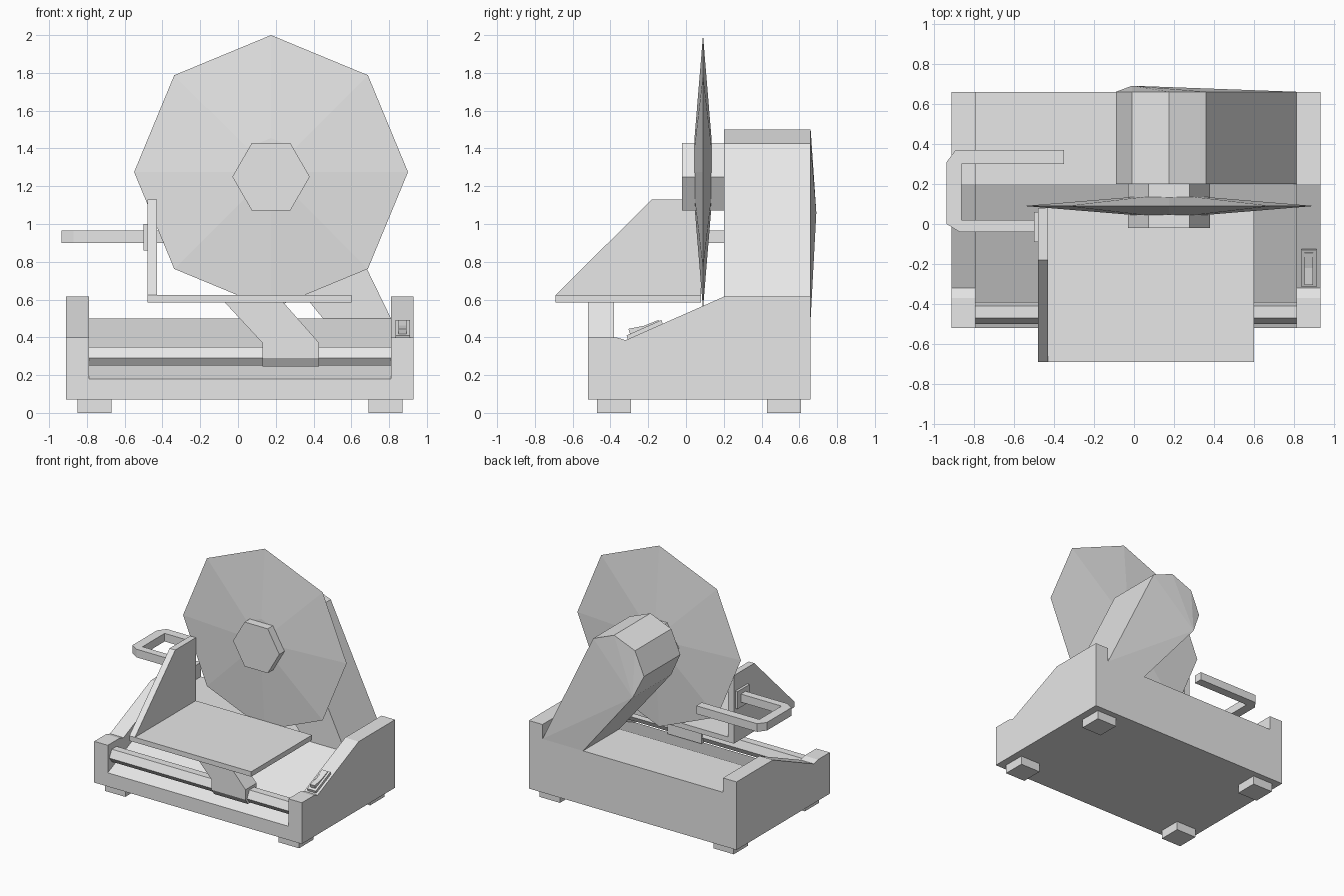
import bpy, bmesh, math
from mathutils import Vector

cube = bpy.data.objects.get("Cube")
if cube:
    bpy.data.objects.remove(cube)

GREY = (0.8, 0.8, 0.8, 1)
metal = bpy.data.materials.new("light_grey_metal")
metal.use_nodes = True
metal.diffuse_color = GREY
metal.node_tree.nodes["Principled BSDF"].inputs["Base Color"].default_value = GREY


def finish(name, bm):
    bmesh.ops.recalc_face_normals(bm, faces=bm.faces)
    mesh = bpy.data.meshes.new(name)
    bm.to_mesh(mesh)
    bm.free()
    mesh.materials.append(metal)
    obj = bpy.data.objects.new(name, mesh)
    bpy.context.collection.objects.link(obj)
    return obj


def place(axis, p, t):
    """Put a 2D profile point at distance t along the extrusion axis."""
    a, b = p
    return {"x": (t, a, b), "y": (a, t, b), "z": (a, b, t)}[axis]


def loft(name, axis, rings, close_end=True):
    """Skin a list of (profile, distance) rings and cap the ends."""
    bm = bmesh.new()
    loops = [[bm.verts.new(place(axis, p, t)) for p in pts] for pts, t in rings]
    n = len(loops[0])
    for lo, hi in zip(loops, loops[1:]):
        for i in range(n):
            j = (i + 1) % n
            bm.faces.new((lo[i], lo[j], hi[j], hi[i]))
    bm.faces.new(loops[0])
    if close_end:
        bm.faces.new(loops[-1])
    return bm, loops


def prism(name, axis, pts, lo, hi):
    bm, _ = loft(name, axis, [(pts, lo), (pts, hi)])
    return finish(name, bm)


def box(name, x, y, z):
    return prism(name, "z", [(x[0], y[0]), (x[1], y[0]), (x[1], y[1]), (x[0], y[1])], *z)


def ring(cx, cz, r, n):
    return [(cx + r * math.cos(2 * math.pi * i / n),
             cz + r * math.sin(2 * math.pi * i / n)) for i in range(n)]


# Base: sloping floor between two taller side walls
prism("base_floor", "x", [(-.52, .07), (-.52, .18), (.2, .5), (.66, .5), (.66, .07)], -.79, .81)
wall = [(-.52, .07), (-.52, .4), (-.37, .4), (-.32, .385), (.2, .615), (.66, .615), (.66, .07)]
prism("right_side_wall", "x", wall, -.91, -.79)
prism("left_side_wall", "x", wall, .81, .93)

# Feet
for side, x in (("right", -.76), ("left", .78)):
    for end, y in (("front", -.38), ("back", .52)):
        box(f"{end}_{side}_foot", (x - .09, x + .09), (y - .09, y + .09), (0, .07))

# Motor housing: leaning body with a rounded top and a slightly bulged back
outline = [(-.01, 1.06), (-.09, 1.24), (-.01, 1.425), (.175, 1.5),
           (.36, 1.425), (.81, .5), (.45, .5)]
bm, loops = loft("motor_housing", "y", [(outline, .2), (outline, .66)], close_end=False)
back = loops[1]
back[0].co.y = .69
for a, b in zip(back[1:], back[2:]):
    bm.faces.new((back[0], a, b))
finish("motor_housing", bm)

# Blade and its hub
hub_x = .175
prism("blade_hub", "y", ring(hub_x, 1.25, .205, 6), -.02, .2)
inner, rim = ring(hub_x, 1.275, .18, 8), ring(hub_x, 1.275, .725, 8)
bm, _ = loft("blade", "y", [(inner, .045), (rim, .09), (inner, .135)])
finish("blade", bm)

# Slide rail with chamfered edges
rail = [(-.41, .35), (-.47, .35), (-.5, .29), (-.47, .25), (-.41, .25), (-.39, .29)]
prism("slide_rail", "x", rail, -.79, .81)

# Carriage arm: block round the rail and slanted support
prism("carriage_block", "x",
      [(-.52, .37), (-.52, .29), (-.49, .245), (-.38, .245), (-.38, .37)], .13, .43)
prism("carriage_arm", "y", [(-.07, .585), (.24, .585), (.43, .37), (.13, .37)], -.52, -.38)

# Food tray and upright side plate
box("food_tray", (-.48, .6), (-.69, .08), (.585, .625))
prism("tray_side_plate", "x",
      [(-.69, .585), (-.69, .625), (-.18, 1.13), (.08, 1.13), (.08, .585)], -.48, -.43)

# Pusher handle with mounting plate
box("handle_mount", (-.5, -.48), (-.09, .06), (.86, 1.0))
prism("handle", "z",
      [(-.35, .3), (-.35, .37), (-.89, .37), (-.935, .31), (-.935, 0), (-.87, -.04),
       (-.49, -.04), (-.49, .02), (-.86, .02), (-.86, .3)], .9, .965)

# Power switch on the left wall slope
prism("switch_plate", "x", [(-.305, .38), (-.315, .41), (-.13, .492), (-.12, .46)], .835, .91)
prism("switch_rocker", "x",
      [(-.29, .4), (-.305, .445), (-.22, .462), (-.145, .492), (-.135, .47)], .85, .893)
